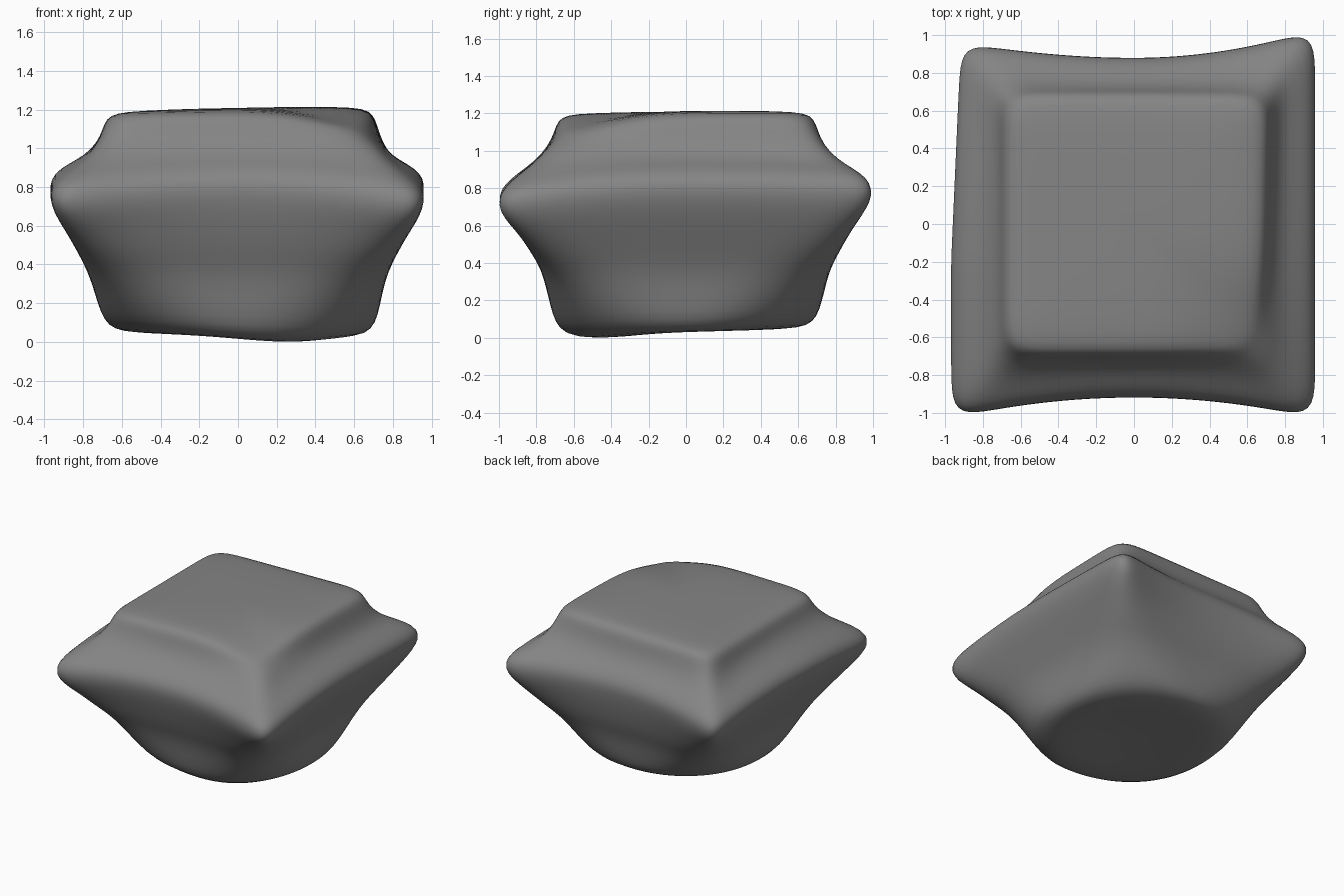
import bpy, bmesh, math

if "Cube" in bpy.data.objects:
    bpy.data.objects.remove(bpy.data.objects["Cube"])

# Profile levels: height, half width x, half width y, squareness exponent, rim weight
LEVELS = [
    (0.045, 0.20, 0.20, 2.0, 0), (0.035, 0.45, 0.45, 2.0, 0),
    (0.04, 0.60, 0.61, 2.05, 0), (0.07, 0.67, 0.68, 2.2, 0),
    (0.14, 0.71, 0.715, 2.6, 0), (0.25, 0.74, 0.745, 3.5, 0.05),
    (0.36, 0.775, 0.78, 4.9, 0.15), (0.46, 0.825, 0.84, 7, 0.3),
    (0.56, 0.875, 0.89, 10, 0.5), (0.66, 0.925, 0.945, 14, 0.8),
    (0.74, 0.955, 0.98, 18, 1), (0.81, 0.965, 0.985, 20, 1),
    (0.87, 0.94, 0.955, 20, 1), (0.915, 0.875, 0.89, 18, 0.8),
    (0.96, 0.79, 0.81, 16, 0.5), (1.03, 0.725, 0.74, 14, 0.2),
    (1.10, 0.70, 0.705, 12, 0), (1.16, 0.68, 0.685, 11, 0),
    (1.19, 0.63, 0.64, 10, 0), (1.20, 0.50, 0.51, 8, 0),
    (1.205, 0.25, 0.25, 5, 0),
]
SEGS = 128


def gauss(x, y, cx, cy, r):
    return math.exp(-((x - cx) ** 2 + (y - cy) ** 2) / (r * r))


def point(level, i):
    z, hx, hy, n, rim = level
    t = 2 * math.pi * (i + 0.5) / SEGS
    c, s = math.cos(t), math.sin(t)
    r = (abs(c) ** n + abs(s) ** n) ** (-1 / n)
    u, v = r * c, r * s
    x, y = hx * u, hy * v
    corner = min(1, abs(u * v)) ** 2
    # drooping, pulled-out corners of the rim
    z -= rim * 0.09 * corner
    if u > 0 and v > 0:
        z += rim * 0.07 * corner
    if u < 0 and v < 0:
        z += rim * 0.02 * corner
    y *= 1 + rim * (0.05 * corner - 0.08 * (1 - u * u) * (1.3 if v > 0 else 0.8))
    if u < 0:
        x *= 1 - rim * 0.045 * max(v, -0.2)
        if v > 0:
            y *= 1 - rim * 0.07 * corner
    # sagging front right corner of the top, uneven base
    if z > 1.0:
        k = gauss(x, y, 0.70, -0.70, 0.38) * (z - 1.0) / 0.2
        z -= 0.09 * k
        z += 0.02 * x * (z - 1.0) / 0.2
        x += 0.025 * max(u, 0) * (v + 1) / 2 - 0.06 * k
        y += 0.02 * k
    if z < 0.3:
        w = (0.3 - z) / 0.3
        z += w * (0.02 * y - 0.02 * x - 0.035 * gauss(x, y, 0.25, -0.5, 0.35))
        x += 0.025 * w * max(u, 0)
    return x, y, z


# Cushion body lofted through the levels
bm = bmesh.new()
rings = [[bm.verts.new(point(lv, i)) for i in range(SEGS)] for lv in LEVELS]
for a, b in zip(rings, rings[1:]):
    for i in range(SEGS):
        j = (i + 1) % SEGS
        bm.faces.new((a[i], a[j], b[j], b[i]))
for ring, flip in ((rings[0], True), (rings[-1], False)):
    mid = bm.verts.new((0, 0, sum(v.co.z for v in ring) / SEGS))
    for i in range(SEGS):
        j = (i + 1) % SEGS
        bm.faces.new((ring[j], ring[i], mid) if flip else (ring[i], ring[j], mid))

# Rest on the ground
low = min(v.co.z for v in bm.verts)
for v in bm.verts:
    v.co.z -= low
for f in bm.faces:
    f.smooth = True
bmesh.ops.recalc_face_normals(bm, faces=bm.faces)

mesh = bpy.data.meshes.new("cushion_body")
bm.to_mesh(mesh)
bm.free()
body = bpy.data.objects.new("cushion_body", mesh)
bpy.context.collection.objects.link(body)
sub = body.modifiers.new("Smooth", 'SUBSURF')
sub.levels = sub.render_levels = 1

# Dark grey fabric
fabric = bpy.data.materials.new("dark_grey_fabric")
fabric.diffuse_color = (0.235, 0.235, 0.235, 1)
fabric.use_nodes = True
fabric.node_tree.nodes["Principled BSDF"].inputs["Base Color"].default_value = fabric.diffuse_color
mesh.materials.append(fabric)
